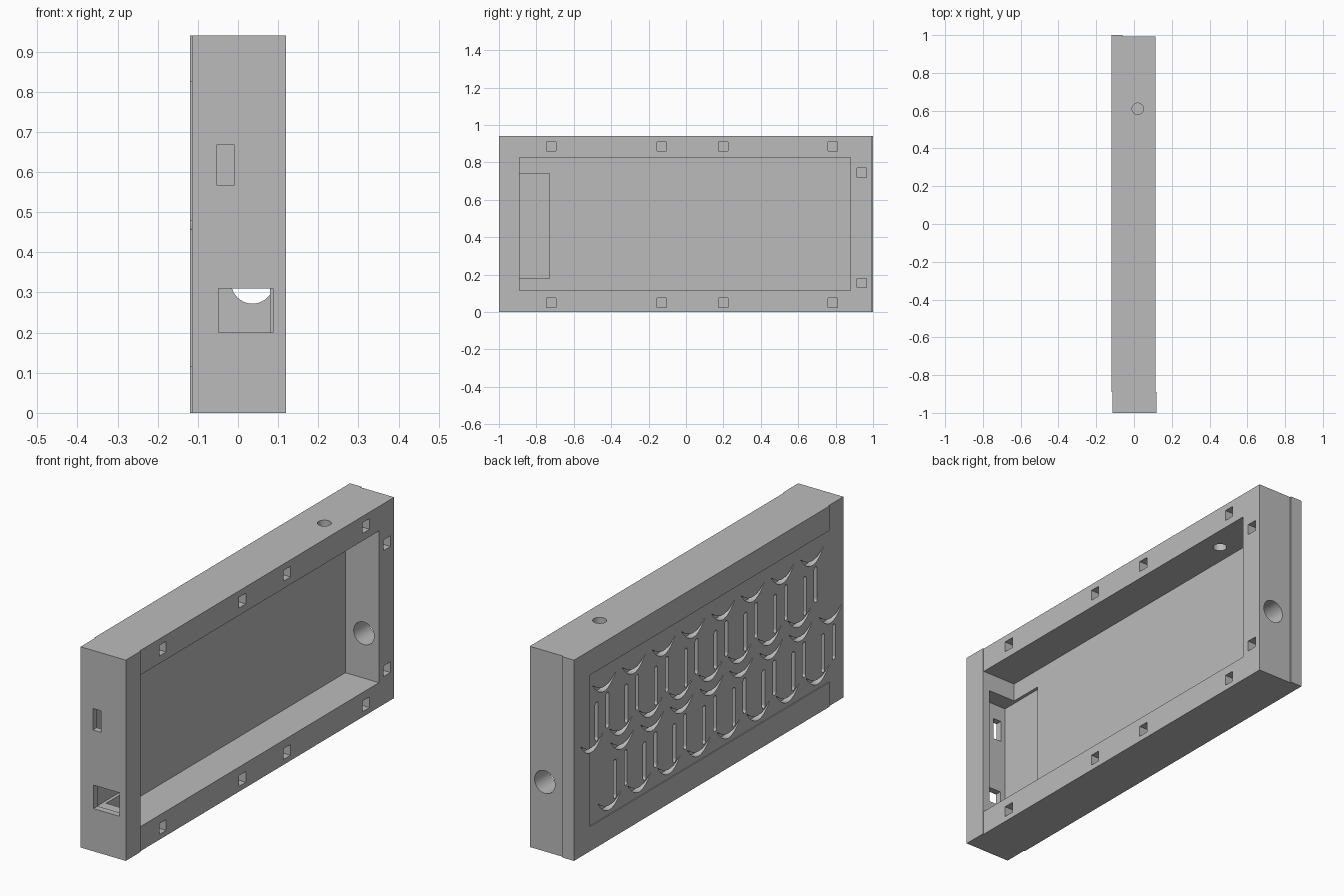
import bpy, bmesh, math
from mathutils import Matrix, Vector

cube = bpy.data.objects.get("Cube")
if cube:
    bpy.data.objects.remove(cube, do_unlink=True)

grey = bpy.data.materials.new("plain grey")
grey.use_nodes = True
grey.diffuse_color = (0.5, 0.5, 0.5, 1)
grey.node_tree.nodes["Principled BSDF"].inputs["Base Color"].default_value = (0.5, 0.5, 0.5, 1)


def add_box(bm, x, y, z):
    size = Vector((x[1] - x[0], y[1] - y[0], z[1] - z[0]))
    mid = Vector((sum(x), sum(y), sum(z))) / 2
    bmesh.ops.create_cube(bm, size=1, matrix=Matrix.Translation(mid) @ Matrix.Diagonal(size).to_4x4())


def add_prism(bm, outline, x0, x1):
    """Extrude a (y, z) outline along x."""
    face = bm.faces.new([bm.verts.new((x0, y, z)) for y, z in outline])
    new = bmesh.ops.extrude_face_region(bm, geom=[face])["geom"]
    bmesh.ops.translate(bm, vec=(x1 - x0, 0, 0), verts=[v for v in new if isinstance(v, bmesh.types.BMVert)])


def add_hole(bm, centre, radius, depth, axis):
    turn = Matrix.Rotation(math.pi / 2, 4, "X") if axis == "Y" else Matrix()
    bmesh.ops.create_cone(bm, cap_ends=True, segments=40, radius1=radius, radius2=radius,
                          depth=depth, matrix=Matrix.Translation(centre) @ turn)


def finish(bm, name, cutter=False):
    bmesh.ops.recalc_face_normals(bm, faces=bm.faces)
    mesh = bpy.data.meshes.new(name)
    bm.to_mesh(mesh)
    bm.free()
    mesh.materials.append(grey)
    ob = bpy.data.objects.new(name, mesh)
    bpy.context.collection.objects.link(ob)
    if cutter:
        ob.hide_render = True
        ob.hide_viewport = True
        ob.display_type = "WIRE"
    return ob


def cut(ob, *cutters):
    for c in cutters:
        mod = ob.modifiers.new(c.name, "BOOLEAN")
        mod.operation, mod.solver, mod.object = "DIFFERENCE", "EXACT", c
        mod.use_self = True


# Case frame, floor panel and end cap blanks
bm = bmesh.new()
add_box(bm, (-0.12, 0.114), (-0.89, 0.993), (0, 0.94))
frame = finish(bm, "case_frame")

bm = bmesh.new()
add_box(bm, (-0.115, -0.06), (-0.89, 0.88), (0.115, 0.825))
panel = finish(bm, "back_panel")

bm = bmesh.new()
add_box(bm, (-0.115, 0.119), (-1, -0.89), (0, 0.94))
cap = finish(bm, "end_cap")

bm = bmesh.new()
add_box(bm, (-0.12, -0.06), (0.993, 1), (0, 0.94))
finish(bm, "end_lip")

# Main opening
bm = bmesh.new()
add_box(bm, (-0.3, 0.3), (-1.1, 0.88), (0.115, 0.825))
opening = finish(bm, "opening_cutter", True)

# Round cable holes and square pin sockets
bm = bmesh.new()
add_hole(bm, (0.036, 1, 0.325), 0.053, 0.4, "Y")
add_hole(bm, (0.02, 0.61, 0.95), 0.03, 0.4, "Z")
sockets = [(y, z) for y in (-0.72, -0.13, 0.2, 0.785) for z in (0.05, 0.885)]
sockets += [(0.94, 0.155), (0.94, 0.745)]
for y, z in sockets:
    add_box(bm, (0.05, 0.2), (y - 0.025, y + 0.025), (z - 0.025, z + 0.025))
holes = finish(bm, "hole_cutter", True)

# Board pocket in the cap and panel
bm = bmesh.new()
add_box(bm, (-0.075, 0.08), (-0.97, -0.73), (0.18, 0.74))
pocket = finish(bm, "pocket_cutter", True)

# Switch and socket windows through the cap
bm = bmesh.new()
add_box(bm, (-0.052, -0.01), (-1.1, -0.92), (0.567, 0.668))
add_box(bm, (-0.048, 0.087), (-1.1, -0.92), (0.2, 0.31))
windows = finish(bm, "window_cutter", True)

# Engraved ornaments: two crescents and two upright slots each
bm = bmesh.new()
steps = [i / 6 - 1 for i in range(13)]


def crescent(y, z):
    lower = [(y + 0.083 * t, z + 0.055 * t * t) for t in steps]
    upper = [(y + 0.083 * t, z + 0.055 * t * t + 0.004 + 0.018 * (1 - t * t)) for t in reversed(steps)]
    add_prism(bm, lower + upper, -0.2, -0.085)


def slot(y, low, high, r=0.011):
    arc = [math.pi * i / 6 for i in range(7)]
    outline = [(y + r * math.cos(a), high + r * math.sin(a)) for a in arc]
    outline += [(y - r * math.cos(a), low - r * math.sin(a)) for a in arc]
    add_prism(bm, outline, -0.2, -0.085)


for dy, dz in ((0, 0), (-0.135, -0.32)):
    for column in range(8):
        y, z = 0.77 - 0.22 * column + dy, 0.705 + dz
        crescent(y, z)
        crescent(y + 0.095, z - 0.25)
        slot(y + 0.055, z - 0.2, z - 0.04)
        slot(y - 0.025, z - 0.17, z - 0.025)
engraving = finish(bm, "engraving_cutter", True)

cut(frame, opening, holes, engraving)
cut(panel, pocket, engraving)
cut(cap, pocket, windows, engraving)
